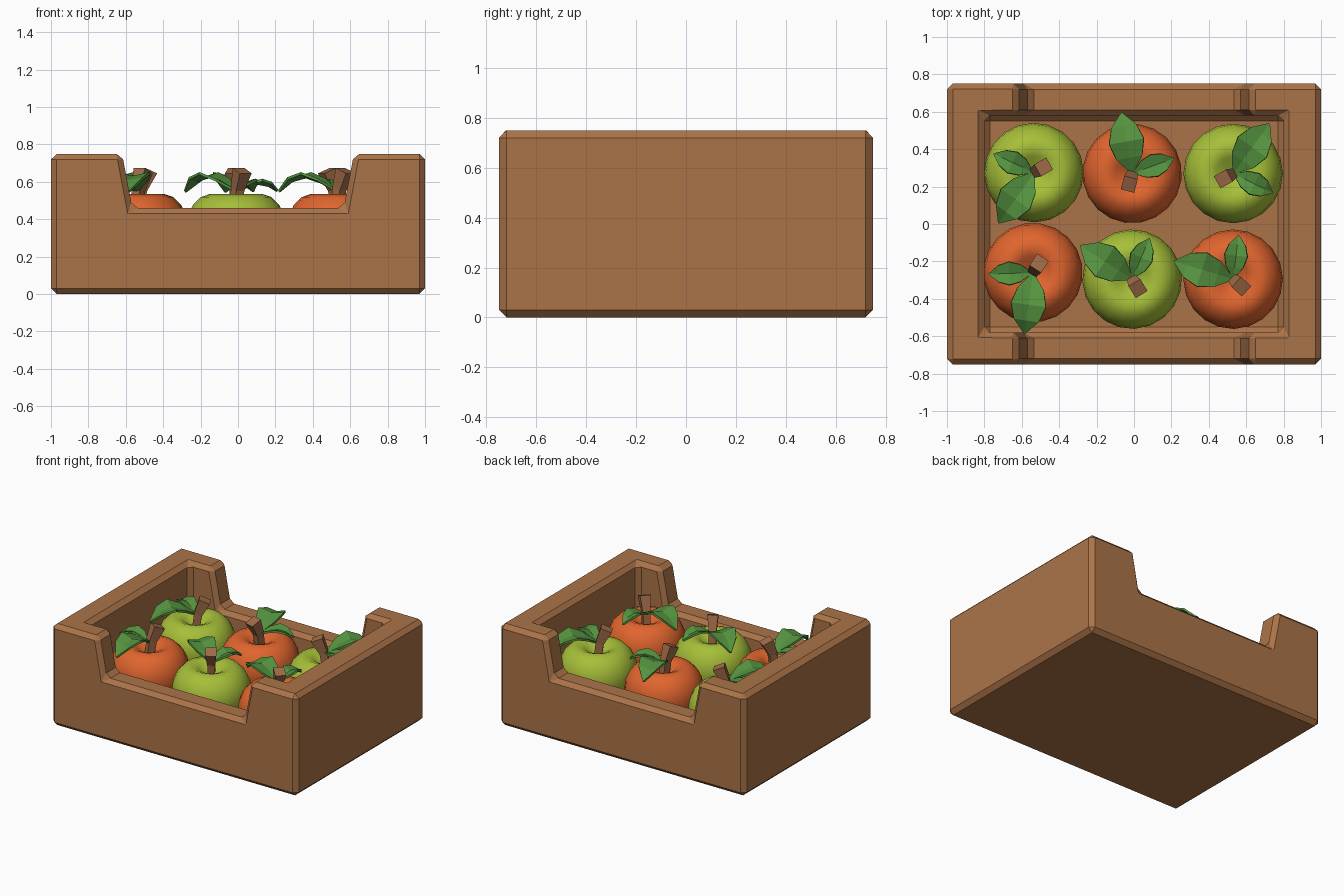
import bpy, bmesh, math
from mathutils import Vector, Matrix

if "Cube" in bpy.data.objects:
    bpy.data.objects.remove(bpy.data.objects["Cube"])


def material(name, rgb):
    m = bpy.data.materials.new(name)
    m.diffuse_color = (*rgb, 1)
    m.use_nodes = True
    m.node_tree.nodes["Principled BSDF"].inputs["Base Color"].default_value = m.diffuse_color
    return m


WOOD = material("crate_brown", (0.41, 0.175, 0.065))
GREEN = material("apple_green", (0.38, 0.52, 0.04))
ORANGE = material("apple_orange", (0.75, 0.13, 0.027))
LEAF = material("leaf_green", (0.09, 0.29, 0.05))
STEM = material("stem_brown", (0.36, 0.15, 0.065))


def finish(name, bm, mat=None, smooth=False):
    bmesh.ops.recalc_face_normals(bm, faces=bm.faces[:])
    for f in bm.faces:
        f.smooth = smooth
    me = bpy.data.meshes.new(name)
    bm.to_mesh(me)
    bm.free()
    ob = bpy.data.objects.new(name, me)
    bpy.context.collection.objects.link(ob)
    if mat:
        me.materials.append(mat)
    return ob


def prism(name, profile, half_y, mat=None):
    """Extrude an x/z profile along y."""
    bm = bmesh.new()
    a = [bm.verts.new((x, -half_y, z)) for x, z in profile]
    b = [bm.verts.new((x, half_y, z)) for x, z in profile]
    bm.faces.new(a)
    bm.faces.new(b)
    for i in range(len(a)):
        j = (i + 1) % len(a)
        bm.faces.new((a[i], a[j], b[j], b[i]))
    return finish(name, bm, mat)


# Crate: solid block, cavity and handle notches cut out, all edges chamfered
crate = prism("crate", [(-1, 0), (1, 0), (1, .75), (-1, .75)], .75, WOOD)
cavity = prism("cavity_cutter", [(-.8, .1), (.8, .1), (.8, 1.2), (-.8, 1.2)], .58)
notch = prism("notch_cutter", [(-.565, .46), (.565, .46), (.667, 1), (-.667, 1)], 1)
for cutter in (cavity, notch):
    mod = crate.modifiers.new(cutter.name, 'BOOLEAN')
    mod.operation = 'DIFFERENCE'
    mod.solver = 'EXACT'
    mod.object = cutter
    cutter.hide_render = True
    cutter.hide_viewport = True
bev = crate.modifiers.new("chamfer", 'BEVEL')
bev.width = .03
bev.segments = 1
bev.limit_method = 'ANGLE'
bev.angle_limit = math.radians(30)


# Apple body: lathed profile (radius, height)
PROFILE = [(.04, .475), (.09, .515), (.14, .535), (.19, .518), (.232, .475),
           (.258, .42), (.266, .36), (.258, .295), (.235, .23), (.195, .165),
           (.145, .115), (.09, .10)]


def apple(name, mat, place, sides=20):
    bm = bmesh.new()
    rings = [[bm.verts.new((r * math.cos(math.tau * i / sides),
                            r * math.sin(math.tau * i / sides), z))
              for i in range(sides)] for r, z in PROFILE]
    for p, q in zip(rings, rings[1:]):
        for i in range(sides):
            j = (i + 1) % sides
            bm.faces.new((p[i], p[j], q[j], q[i]))
    for ring, z in ((rings[0], .46), (rings[-1], .12)):
        c = bm.verts.new((0, 0, z))
        for i in range(sides):
            bm.faces.new((ring[i], ring[(i + 1) % sides], c))
    finish(name, bm, mat, True).matrix_world = place


# Stem: square, flared, leaning along +x
def stem(name, place):
    bm = bmesh.new()
    rings = []
    for x, z, w in ((0, .45, .024), (.015, .56, .026), (.06, .66, .037)):
        rings.append([bm.verts.new((x + sx * w, sy * w, z - sx * w * .4))
                      for sx, sy in ((-1, -1), (1, -1), (1, 1), (-1, 1))])
    for p, q in zip(rings, rings[1:]):
        for i in range(4):
            j = (i + 1) % 4
            bm.faces.new((p[i], p[j], q[j], q[i]))
    bm.faces.new(rings[0])
    bm.faces.new(rings[-1])
    finish(name, bm, STEM).matrix_world = place


# Leaf: arched, folded along the middle, pointing along +x
def leaf(name, length, width, arch, place):
    bm = bmesh.new()
    rows = []
    for t, w, h in ((0, .12, 0), (.25, .75, .6), (.52, 1, 1),
                    (.78, .72, .7), (1, .06, -.1)):
        x, z = .01 + t * length, .555 + h * arch
        rows.append([bm.verts.new((x, s * w * width / 2, z + abs(s) * w * .02))
                     for s in (-1, 0, 1)])
    for p, q in zip(rows, rows[1:]):
        for i in range(2):
            bm.faces.new((p[i], q[i], q[i + 1], p[i + 1]))
    ob = finish(name, bm, LEAF)
    ob.matrix_world = place
    sol = ob.modifiers.new("thickness", 'SOLIDIFY')
    sol.thickness = .014
    sol.offset = 0


# Six fruits: position and direction of the large leaf
FRUITS = [(-.535, .275, -125, GREEN), (-.01, .27, 100, ORANGE), (.53, .27, 54, GREEN),
          (-.54, -.26, -98, ORANGE), (-.01, -.295, 147, GREEN), (.53, -.295, 163, ORANGE)]
for n, (x, y, angle, mat) in enumerate(FRUITS, 1):
    def turned(deg):
        return Matrix.Translation((x, y, 0)) @ Matrix.Rotation(math.radians(deg), 4, 'Z')
    apple(f"apple_{n}", mat, turned(angle))
    stem(f"stem_{n}", turned(angle + 155))
    leaf(f"large_leaf_{n}", .315, .19, .07, turned(angle))
    leaf(f"small_leaf_{n}", .225, .125, .035, turned(angle - 80))
